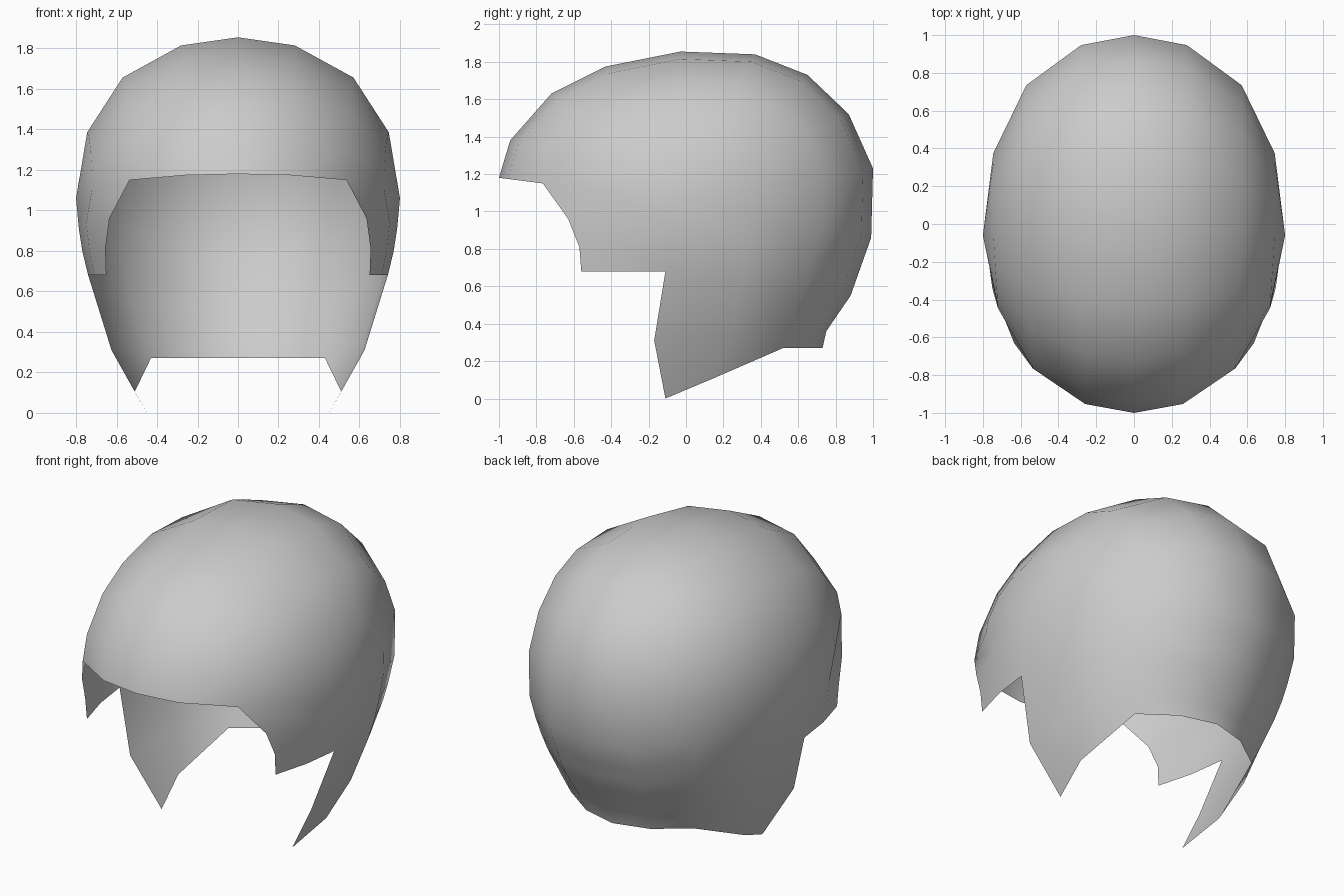
import bpy, bmesh
from mathutils import Vector

if "Cube" in bpy.data.objects:
    bpy.data.objects.remove(bpy.data.objects["Cube"])

mat = bpy.data.materials.new("light_grey")
mat.diffuse_color = (0.6, 0.6, 0.6, 1)
mat.use_nodes = True
mat.node_tree.nodes["Principled BSDF"].inputs["Base Color"].default_value = mat.diffuse_color

# Crown: centre line (y, z) from the brim over the top to the back
centre = [(-1, 1.19), (-.94, 1.39), (-.72, 1.64), (-.43, 1.785), (-.03, 1.865),
          (.37, 1.85), (.65, 1.74), (.87, 1.53), (1, 1.24), (.99, .87)]
# Rib shape from the centre line to the widest point of the side
rib_x = [0, .28, .57, .745, .8]
rib_s = [1, .95, .75, .41, 0]
side_y, side_z = -.06, 1.07


def rib(c):
    pts = []
    for x, s in zip(rib_x, rib_s):
        y = side_y + s * (c[0] - side_y)
        z = side_z + s * (c[1] - side_z)
        taper = 1 - .08 * max(0, (side_y - y) / .94)
        pts.append(Vector((x * taper, y, z)))
    return pts


ribs = [rib(c) for c in centre]

# Sides and back: rows from the temple edge round to the back centre line
row_top = ribs[0][2:] + ribs[-1][3::-1]
row_low = [Vector(p) for p in [(.65, -.56, .69), (.71, -.34, .69), (.74, -.11, .69),
           (.69, .30, .60), (.52, .62, .56), (.25, .82, .55), (0, .88, .56)]]


def between(t, bulge, edge):
    row = [a.lerp(b, t) for a, b in zip(row_top, row_low)]
    for p in row[1:-1]:
        p.x += bulge
    row[:len(edge)] = [Vector(p) for p in edge]
    return row


rows = [row_top,
        between(.4, .01, [(.635, -.63, .97), (.75, -.34, .95)]),
        between(.7, .01, [(.655, -.57, .82), (.735, -.34, .82)]),
        row_low]

# Ear flap and neck guard, hanging from the rear part of the lowest row
guard = [row_low[2:],
         [(.625, -.17, .32), (.61, .24, .34), (.47, .55, .38), (.24, .70, .37), (0, .75, .37)],
         [(.45, -.11, .01), (.51, .14, .115), (.43, .52, .28), (.22, .67, .28), (0, .73, .28)]]

bm = bmesh.new()


def patch(grid, side):
    """Skin a grid of points on one side (+1 or -1)."""
    vs = [[bm.verts.new((p[0] * side, p[1], p[2])) for p in row] for row in grid]
    for a, b in zip(vs, vs[1:]):
        for i in range(len(a) - 1):
            bm.faces.new((a[i], a[i + 1], b[i + 1], b[i]))


for side in (1, -1):
    for grid in (ribs, rows, guard):
        patch(grid, side)
bmesh.ops.remove_doubles(bm, verts=bm.verts, dist=.0005)
bmesh.ops.recalc_face_normals(bm, faces=bm.faces)
top = max(bm.faces, key=lambda f: f.calc_center_median().z)
if top.normal.z < 0:
    bmesh.ops.reverse_faces(bm, faces=bm.faces)
for f in bm.faces:
    f.smooth = True

# Stand on the ground
low = min(v.co.z for v in bm.verts)
bmesh.ops.translate(bm, verts=bm.verts, vec=(0, 0, -low))

mesh = bpy.data.meshes.new("helmet_shell")
bm.to_mesh(mesh)
bm.free()
mesh.materials.append(mat)
bpy.context.collection.objects.link(bpy.data.objects.new("helmet_shell", mesh))
